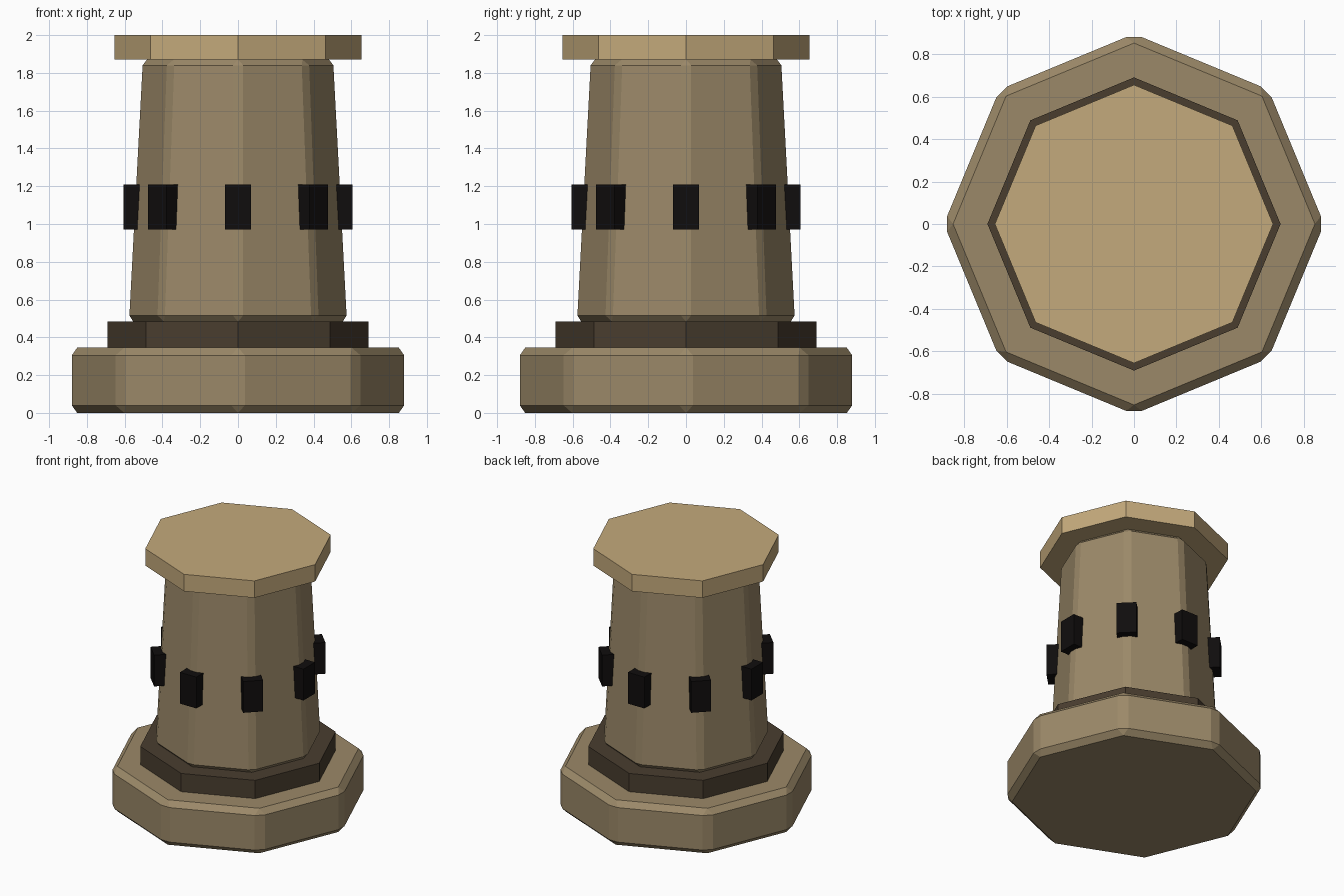
import bpy
import bmesh
from math import cos, sin, pi
from mathutils import Matrix

if "Cube" in bpy.data.objects:
    bpy.data.objects.remove(bpy.data.objects["Cube"])


def material(name, rgb):
    m = bpy.data.materials.new(name)
    m.diffuse_color = (*rgb, 1)
    m.use_nodes = True
    m.node_tree.nodes["Principled BSDF"].inputs["Base Color"].default_value = m.diffuse_color
    return m


STONE = material("stone", (0.33, 0.25, 0.14))
LIGHT = material("light_stone", (0.55, 0.40, 0.20))
DARK = material("dark_stone", (0.067, 0.047, 0.028))
BLACK = material("opening", (0.005, 0.004, 0.004))


def finish(name, bm, mat):
    me = bpy.data.meshes.new(name)
    bm.to_mesh(me)
    bm.free()
    me.materials.append(mat)
    ob = bpy.data.objects.new(name, me)
    bpy.context.collection.objects.link(ob)
    return ob


def octagon(name, r_low, r_high, z0, z1, mat, bevel=0):
    """Eight-sided (tapered) prism with corners on the x and y axes."""
    bm = bmesh.new()
    low, high = [[bm.verts.new((r * cos(i * pi / 4), r * sin(i * pi / 4), z))
                  for i in range(8)] for r, z in ((r_low, z0), (r_high, z1))]
    bm.faces.new(low[::-1])
    bm.faces.new(high)
    for i in range(8):
        j = (i + 1) % 8
        bm.faces.new((low[i], low[j], high[j], high[i]))
    if bevel:
        bmesh.ops.bevel(bm, geom=bm.edges[:], offset=bevel, segments=1,
                        affect='EDGES', clamp_overlap=True)
    return finish(name, bm, mat)


# Stacked tower body
octagon("base", 0.895, 0.895, 0.0, 0.345, STONE, 0.04)
octagon("collar", 0.69, 0.69, 0.345, 0.485, DARK)
octagon("shaft", 0.588, 0.515, 0.485, 1.87, STONE, 0.03)
octagon("cap", 0.655, 0.655, 1.87, 2.0, LIGHT)

# Ring of window blocks, one on each shaft corner
for i in range(8):
    bm = bmesh.new()
    bmesh.ops.create_cube(bm, size=1, matrix=(
        Matrix.Rotation(i * pi / 4, 4, 'Z')
        @ Matrix.Translation((0.545, 0, 1.09))
        @ Matrix.Diagonal((0.12, 0.14, 0.24, 1))))
    finish(f"window_{i + 1}", bm, BLACK)
